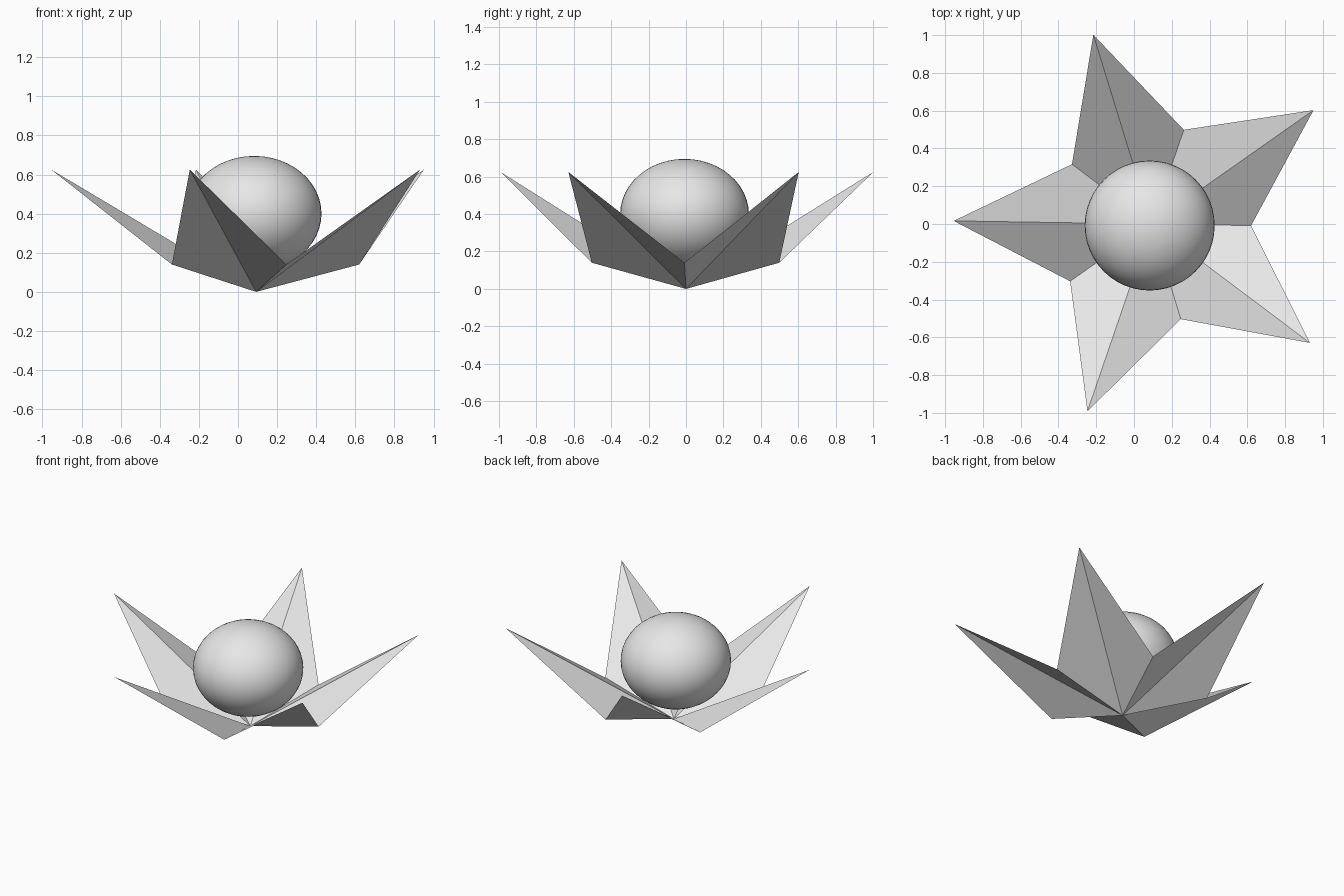
import bpy, bmesh
from math import cos, sin, pi, radians
from mathutils import Vector

cube = bpy.data.objects.get("Cube")
if cube:
    bpy.data.objects.remove(cube, do_unlink=True)

# One plain grey for everything
grey = bpy.data.materials.new("light_grey")
grey.use_nodes = True
color = (0.8, 0.8, 0.8, 1)
grey.diffuse_color = color
grey.node_tree.nodes["Principled BSDF"].inputs["Base Color"].default_value = color

# Folded five-pointed star, a thin sheet rising from its centre point
CENTRE = Vector((0.093, 0, 0))
POINTS = 5
START = radians(-0.9)

bm = bmesh.new()
hub = bm.verts.new(CENTRE)
rim = []
for i in range(2 * POINTS):
    radius, height = (1.048, 0.625) if i % 2 else (0.527, 0.14)
    angle = START + i * pi / POINTS
    rim.append(bm.verts.new(CENTRE + Vector((radius * cos(angle), radius * sin(angle), height))))
for i, vert in enumerate(rim):
    bm.faces.new((hub, vert, rim[(i + 1) % len(rim)]))

mesh = bpy.data.meshes.new("star_petals")
bm.to_mesh(mesh)
bm.free()
star = bpy.data.objects.new("star_petals", mesh)
bpy.context.collection.objects.link(star)
mesh.materials.append(grey)

# Slightly flattened ball resting in the star
bpy.ops.mesh.primitive_uv_sphere_add(segments=48, ring_count=24, radius=1, location=(0.083, -0.008, 0.4))
ball = bpy.context.object
ball.name = "centre_ball"
ball.scale = (0.344, 0.344, 0.295)
bpy.ops.object.transform_apply(location=False, rotation=False, scale=True)
bpy.ops.object.shade_smooth()
ball.data.materials.append(grey)
